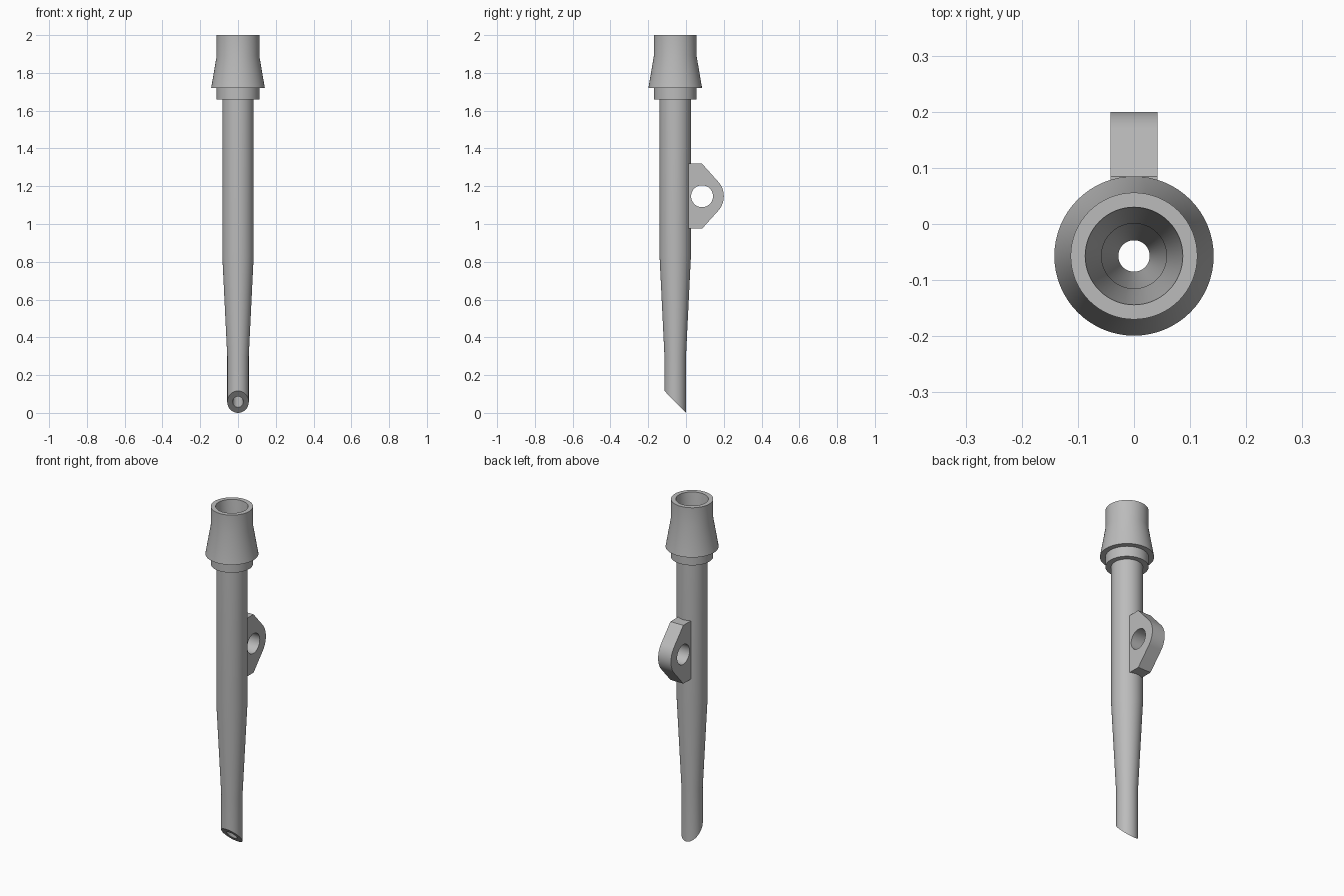
import bpy, bmesh, math

cube = bpy.data.objects.get("Cube")
if cube:
    bpy.data.objects.remove(cube, do_unlink=True)

AXIS_Y = -0.057
SEGMENTS = 64

grey = bpy.data.materials.new("plain grey")
grey.use_nodes = True
grey.diffuse_color = (0.5, 0.5, 0.5, 1)
grey.node_tree.nodes["Principled BSDF"].inputs["Base Color"].default_value = (0.5, 0.5, 0.5, 1)


def finish(bm, name):
    """Turn the bmesh into a smooth-shaded object with sharp corners."""
    bmesh.ops.recalc_face_normals(bm, faces=bm.faces[:])
    mesh = bpy.data.meshes.new(name)
    bm.to_mesh(mesh)
    bm.free()
    mesh.materials.append(grey)
    obj = bpy.data.objects.new(name, mesh)
    bpy.context.collection.objects.link(obj)
    bpy.ops.object.select_all(action='DESELECT')
    obj.select_set(True)
    bpy.context.view_layer.objects.active = obj
    bpy.ops.object.shade_smooth_by_angle(angle=math.radians(30))
    return obj


# Hollow tube with flared collar: (radius, height) up the outside, down the bore
outside = [(0.057, 0), (0.057, 0.3), (0.083, 0.83), (0.083, 1.66), (0.113, 1.66),
           (0.113, 1.72), (0.142, 1.72), (0.113, 1.89), (0.113, 2)]
bore = [(0.087, 2), (0.058, 1.66), (0.058, 0.83), (0.028, 0.3), (0.028, 0)]
bm = bmesh.new()
rings = []
for r, z in outside + bore:
    ring = []
    for i in range(SEGMENTS):
        a = math.tau * i / SEGMENTS
        x, y = r * math.cos(a), AXIS_Y + r * math.sin(a)
        # The bottom end is cut on a slant, lowest at the back
        ring.append(bm.verts.new((x, y, z if z else -1.02 * y)))
    rings.append(ring)
for k, low in enumerate(rings):
    high = rings[(k + 1) % len(rings)]
    for i in range(SEGMENTS):
        j = (i + 1) % SEGMENTS
        bm.faces.new((low[i], low[j], high[j], high[i]))
finish(bm, "tube")

# Rounded mounting lug with a cross hole, on the back of the tube
HOLE_Y, HOLE_Z = 0.085, 1.147
HALF_WIDTH, HALF_HEIGHT, TIP, HOLE = 0.042, 0.172, 0.115, 0.058
reach = math.asin(TIP / HALF_HEIGHT)
swing = math.pi / 2 - math.acos(TIP / HALF_HEIGHT)
outline = [(0.008 - HOLE_Y, -HALF_HEIGHT), (0, -HALF_HEIGHT)]
for i in range(25):
    a = -swing + 2 * swing * i / 24
    outline.append((TIP * math.cos(a), TIP * math.sin(a)))
outline += [(0, HALF_HEIGHT), (0.008 - HOLE_Y, HALF_HEIGHT)]
hole = [(HOLE * math.cos(math.tau * i / 48), HOLE * math.sin(math.tau * i / 48))
        for i in range(48)]

bm = bmesh.new()
edges = []
for loop in (outline, hole):
    vs = [bm.verts.new((-HALF_WIDTH, HOLE_Y + y, HOLE_Z + z)) for y, z in loop]
    edges += [bm.edges.new((vs[i - 1], vs[i])) for i in range(len(vs))]
bmesh.ops.triangle_fill(bm, edges=edges, use_beauty=True)
grown = bmesh.ops.extrude_face_region(bm, geom=bm.faces[:], use_keep_orig=True)
moved = [g for g in grown["geom"] if isinstance(g, bmesh.types.BMVert)]
bmesh.ops.translate(bm, verts=moved, vec=(2 * HALF_WIDTH, 0, 0))
finish(bm, "mounting_lug")
